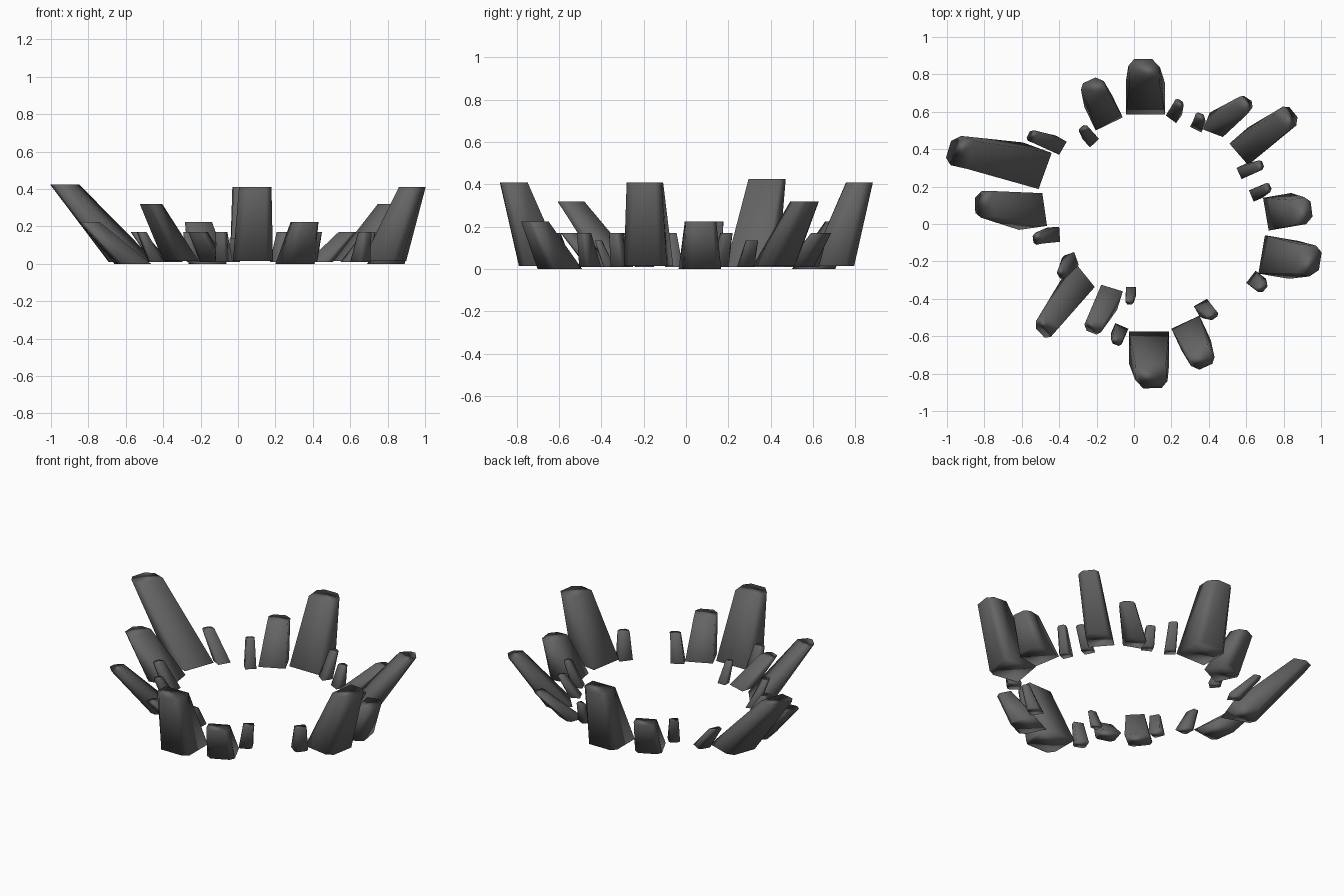
import bpy, bmesh
from mathutils import Vector

if "Cube" in bpy.data.objects:
    bpy.data.objects.remove(bpy.data.objects["Cube"])

stone = bpy.data.materials.new("dark_grey_stone")
stone.diffuse_color = (0.13, 0.13, 0.13, 1)
stone.use_nodes = True
stone.node_tree.nodes["Principled BSDF"].inputs["Base Color"].default_value = stone.diffuse_color

# Cross-section in units of rock width: (across, outward)
BASE = [(-.5, 0), (.5, 0), (.5, .8), (.36, 1.0), (-.34, 1.0), (-.5, .86)]
TOP = [(-.38, -.6), (.38, -.6), (.4, -.22), (.2, 0), (-.26, 0), (-.41, -.17)]


def shard(name, ax, ay, bx, by, tx, ty, z0, z1):
    """Leaning tapered rock: inner base edge a-b, outer middle of the flat top t."""
    a, b, t = Vector((ax, ay)), Vector((bx, by)), Vector((tx, ty))
    mid, w = (a + b) / 2, (b - a).length
    out = Vector((b.y - a.y, a.x - b.x)).normalized()
    if out.dot(t - mid) < 0:
        out = -out
    side = Vector((out.y, -out.x))
    # top leans along a blend of the base normal and the rock's own axis
    out_t = (out + (t - mid).normalized()).normalized()
    side_t = Vector((out_t.y, -out_t.x))
    bm = bmesh.new()
    low = [bm.verts.new((*(mid + side * s * w + out * d * w), z0)) for s, d in BASE]
    high = [bm.verts.new((*(t + side_t * s * w + out_t * d * w), z1)) for s, d in TOP]
    n = len(low)
    bm.faces.new(low[::-1])
    bm.faces.new(high)
    for i in range(n):
        j = (i + 1) % n
        bm.faces.new((low[i], low[j], high[j], high[i]))
    bmesh.ops.recalc_face_normals(bm, faces=bm.faces)
    for f in bm.faces:
        f.smooth = True
    me = bpy.data.meshes.new(name)
    bm.to_mesh(me)
    bm.free()
    me.materials.append(stone)
    ob = bpy.data.objects.new(name, me)
    bpy.context.collection.objects.link(ob)
    # softly averaged shading, weighted towards the long sides
    mod = ob.modifiers.new("soft_shading", 'WEIGHTED_NORMAL')
    mod.mode, mod.weight = 'FACE_AREA', 50


# Tall rocks
tall = [
    (-.043, .585, .166, .585, .055, .882),
    (-.027, -.575, .187, -.575, .092, -.878),
    (.665, -.265, .70, -.06, .995, -.205),
]
# Tallest, strongly leaning rock
leaning = [(-.51, .187, -.44, .38, -.99, .405)]
# Long rocks
long_rocks = [
    (-.21, -.337, -.30, -.225, -.505, -.58),
    (.51, .43, .61, .315, .855, .595),
]
# Medium rocks
medium = [
    (-.205, .50, -.06, .57, -.235, .77),
    (-.465, -.01, -.49, .165, -.85, .105),
    (.20, -.56, .35, -.49, .38, -.765),
    (.69, .14, .72, -.035, .95, .075),
]
# Low rocks
low_rocks = [
    (-.40, .37, -.36, .44, -.565, .48),
    (-.06, -.36, -.175, -.325, -.23, -.58),
    (.37, .505, .475, .465, .61, .67),
]
# Pebbles
pebbles = [
    (-.235, .41, -.187, .455, -.28, .52),
    (-.395, -.095, -.40, -.015, -.54, -.08),
    (-.295, -.22, -.32, -.15, -.405, -.275),
    (-.10, -.53, -.03, -.56, -.10, -.645),
    (.32, -.44, .39, -.40, .43, -.505),
    (.60, -.315, .65, -.25, .70, -.35),
    (.615, .18, .64, .12, .73, .20),
    (.17, .58, .225, .54, .25, .66),
]
small_pebbles = [
    (-.043, -.337, .011, -.337, -.025, -.43),
    (.548, .30, .575, .24, .69, .32),
    (.30, .52, .36, .49, .36, .59),
]
groups = [("tall_rock", tall, .015, .41), ("leaning_rock", leaning, .01, .425),
          ("long_rock", long_rocks, .015, .32), ("medium_rock", medium, 0, .225),
          ("low_rock", low_rocks, .01, .17), ("pebble", pebbles, .01, .17),
          ("small_pebble", small_pebbles, .01, .135)]
for name, rocks, z0, z1 in groups:
    for i, r in enumerate(rocks):
        shard(f"{name}_{i + 1}", *r, z0, z1)
